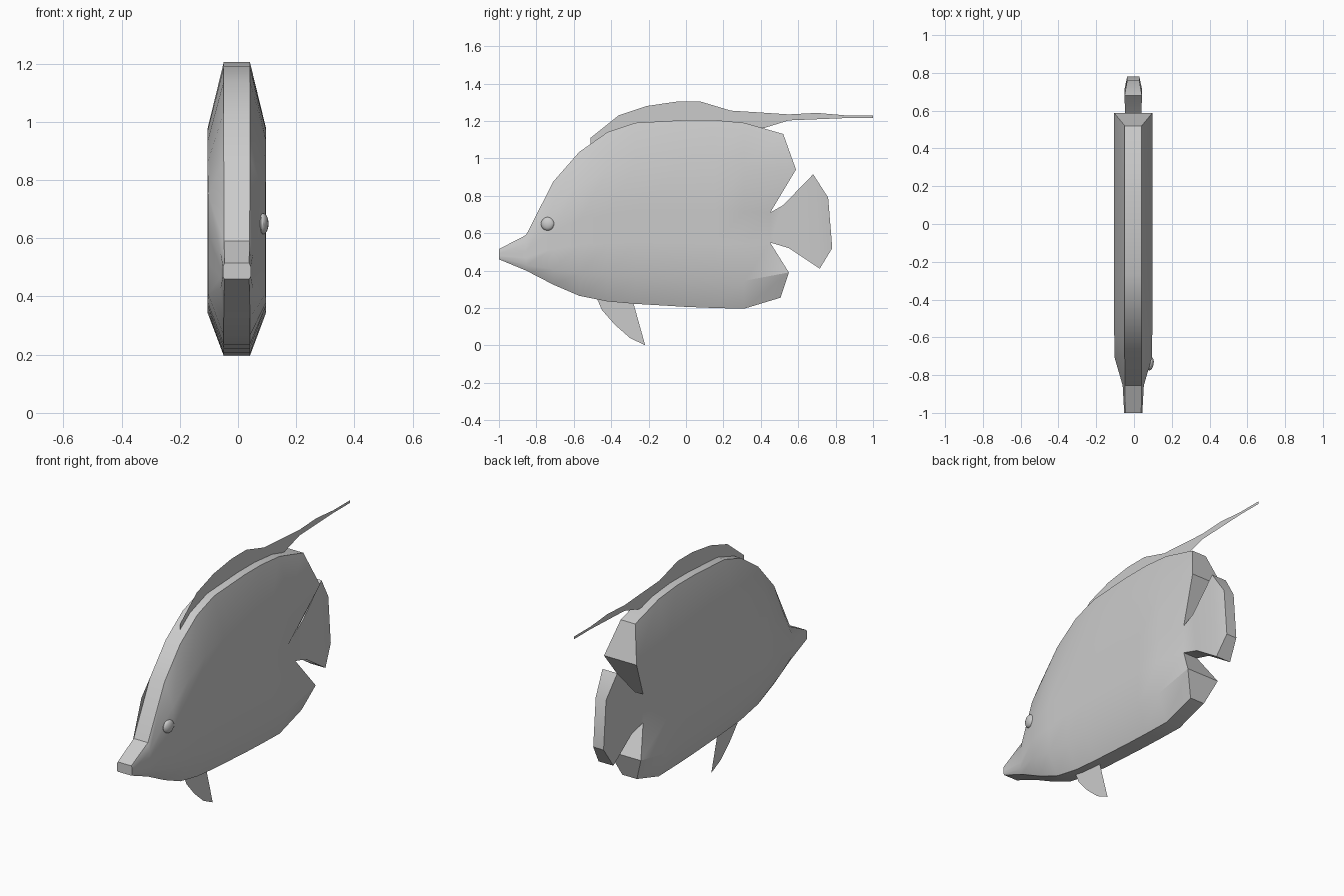
import bpy, bmesh

if "Cube" in bpy.data.objects:
    bpy.data.objects.remove(bpy.data.objects["Cube"])

CX = -0.004  # mid plane of the body


def finish(bm, name, smooth=False):
    bmesh.ops.recalc_face_normals(bm, faces=bm.faces)
    me = bpy.data.meshes.new(name)
    bm.to_mesh(me)
    bm.free()
    ob = bpy.data.objects.new(name, me)
    bpy.context.collection.objects.link(ob)
    if smooth:
        bpy.ops.object.select_all(action='DESELECT')
        ob.select_set(True)
        bpy.context.view_layer.objects.active = ob
        bpy.ops.object.shade_smooth_by_angle(angle=0.52)
    return ob


def flat_fin(name, outline):
    bm = bmesh.new()
    f = bm.faces.new([bm.verts.new((CX, y, z)) for y, z in outline])
    bmesh.ops.triangulate(bm, faces=[f])
    return finish(bm, name)


# Body: stations along y as (y, bottom z, top z, rim half width, side half width)
stations = [
    (-1.00, .46, .515, .042, .048), (-.855, .40, .59, .044, .056),
    (-.71, .325, .875, .045, .098), (-.57, .265, 1.035, .045, .101),
    (-.42, .235, 1.14, .045, .101), (-.27, .222, 1.19, .045, .101),
    (0, .206, 1.205, .045, .101), (.15, .20, 1.205, .045, .101),
    (.31, .196, 1.19, .045, .101)]
fractions = [0, .15, .35, .52, .77, 1]

bm = bmesh.new()
grid = []
for y, lo, hi, rim, side in stations:
    grid.append([bm.verts.new((CX + (rim if f in (0, 1) else side), y, lo + f * (hi - lo)))
                 for f in fractions])
# Notched rear edge, (half width, y, z) from bottom to top
rear = [(.045, .505, .255), (.101, .55, .39), (.045, .45, .55),
        (.045, .45, .71), (.101, .588, .94), (.045, .52, 1.13)]
grid.append([bm.verts.new((CX + w, y, z)) for w, y, z in rear])
for a, b in zip(grid, grid[1:]):
    for i in range(5):
        bm.faces.new((a[i], b[i], b[i + 1], a[i + 1]))

# Tail fan grows out of the notch
prev = grid[-1][2:4]
for w, low, high in [(.042, (.55, .52), (.52, .75)),
                     (.046, (.715, .41), (.68, .915)),
                     (.032, (.782, .52), (.76, .79))]:
    cur = [bm.verts.new((CX + w, *p)) for p in (low, high)]
    bm.faces.new((prev[0], cur[0], cur[1], prev[1]))
    prev = cur

# Mirror the side and bridge the rim between both halves
rim_edges = [e for e in bm.edges if e.is_boundary]
side_faces = list(bm.faces)
twin = {v: bm.verts.new((2 * CX - v.co.x, v.co.y, v.co.z)) for v in list(bm.verts)}
for f in side_faces:
    bm.faces.new([twin[v] for v in reversed(f.verts)])
for e in rim_edges:
    a, b = e.verts
    bm.faces.new((a, b, twin[b], twin[a]))
finish(bm, "body", True)

# Dorsal fin with long trailing filament
flat_fin("dorsal_fin", [
    (-.51, 1.11), (-.36, 1.23), (-.21, 1.28), (-.05, 1.303), (.08, 1.303),
    (.24, 1.255), (.40, 1.245), (.55, 1.235), (.70, 1.243), (.85, 1.23),
    (1.0, 1.23), (1.0, 1.215), (.85, 1.215), (.70, 1.225), (.55, 1.203),
    (.42, 1.163), (.30, 1.17), (0, 1.18), (-.27, 1.16), (-.51, 1.07)])

# Pelvic fin
flat_fin("pelvic_fin", [
    (-.48, .26), (-.45, .19), (-.38, .11), (-.30, .04), (-.218, 0),
    (-.255, .06), (-.272, .13), (-.285, .24)])

# Single eye on the right side
bm = bmesh.new()
bmesh.ops.create_uvsphere(bm, u_segments=16, v_segments=10, radius=.036)
bmesh.ops.scale(bm, verts=bm.verts, vec=(.5, 1, 1))
eye = finish(bm, "eye", True)
eye.location = (.086, -.74, .65)
eye.rotation_euler = (0, 0, -.2)
